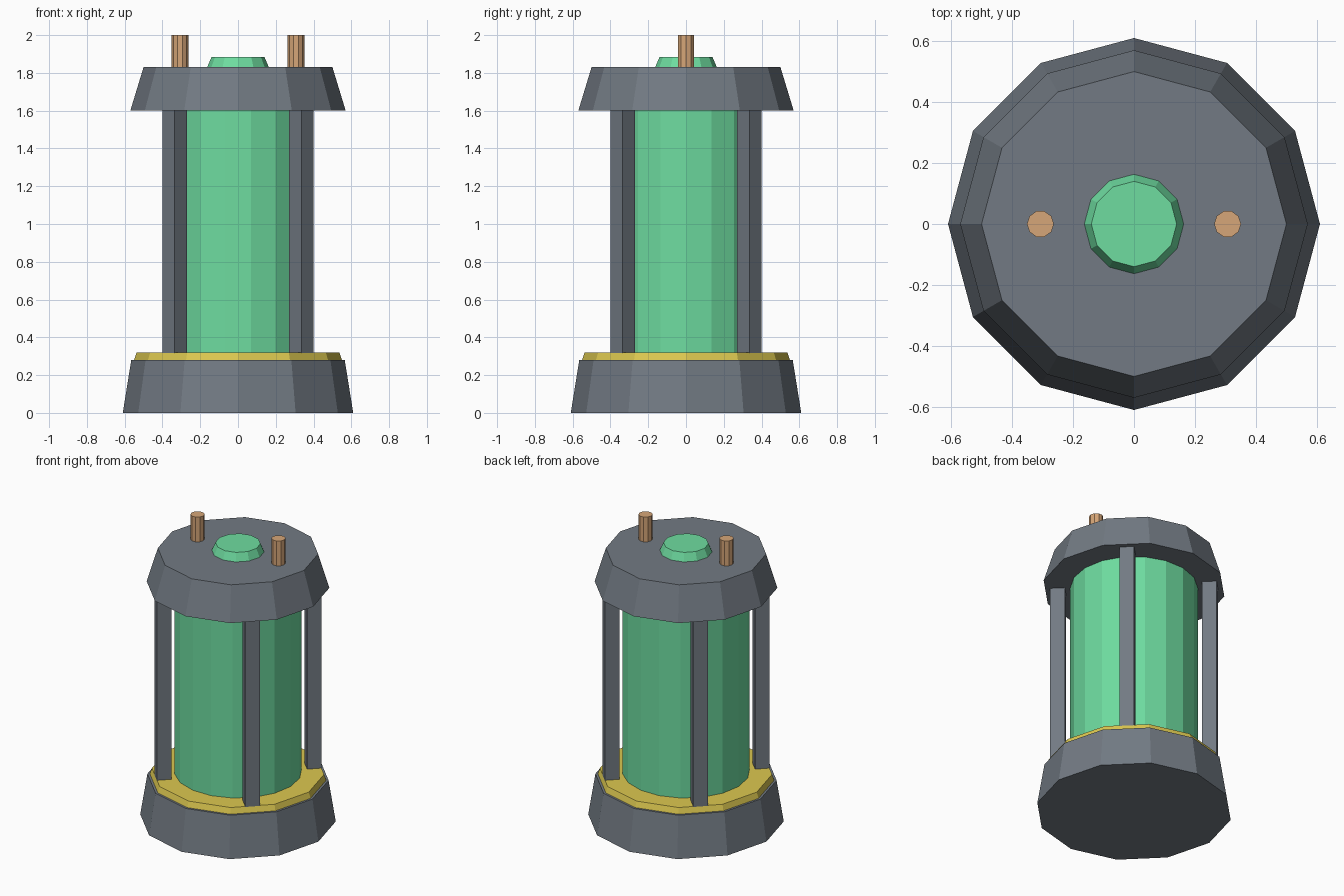
import bpy
import math

cube = bpy.data.objects.get("Cube")
if cube:
    bpy.data.objects.remove(cube, do_unlink=True)


def linear(c):
    c /= 255
    return c / 12.92 if c <= 0.04045 else ((c + 0.055) / 1.055) ** 2.4


def material(name, *rgb):
    mat = bpy.data.materials.new(name)
    mat.use_nodes = True
    colour = (*[linear(c) for c in rgb], 1)
    mat.diffuse_color = colour
    mat.node_tree.nodes["Principled BSDF"].inputs["Base Color"].default_value = colour
    return mat


grey = material("slate grey", 114, 122, 131)
green = material("glowing green", 110, 220, 160)
yellow = material("warning yellow", 220, 200, 80)
copper = material("copper", 214, 166, 120)


def frustum(name, mat, sides, r_low, r_high, z_low, z_high, x=0, y=0, turn=0):
    """Flat-shaded tapered prism with its first corner on +x, turned about z."""
    bpy.ops.mesh.primitive_cone_add(
        vertices=sides, radius1=r_low, radius2=r_high, depth=z_high - z_low,
        location=(x, y, (z_low + z_high) / 2),
        rotation=(0, 0, turn - math.pi / 2))
    obj = bpy.context.object
    obj.name = name
    obj.data.materials.append(mat)
    return obj


# Base, trim ring and cap
frustum("base", grey, 12, 0.61, 0.565, 0, 0.28)
frustum("trim_ring", yellow, 12, 0.55, 0.537, 0.28, 0.32)
frustum("cap", grey, 12, 0.57, 0.5, 1.6, 1.83)

# Glowing core and the button on the cap
frustum("core", green, 18, 0.397, 0.397, 0.32, 1.6)
frustum("top_button", green, 12, 0.163, 0.14, 1.83, 1.885)

# Four square struts on the diagonals, each facing outwards
for side, sx in (("left", 1), ("right", -1)):
    for end, sy in (("front", -1), ("back", 1)):
        frustum(f"{end}_{side}_strut", grey, 4, 0.065, 0.065, 0.3, 1.62,
                x=sx * 0.335, y=sy * 0.335)
    # Contact pin
    frustum(f"{side}_pin", copper, 10, 0.044, 0.044, 1.82, 2, x=sx * 0.307)
